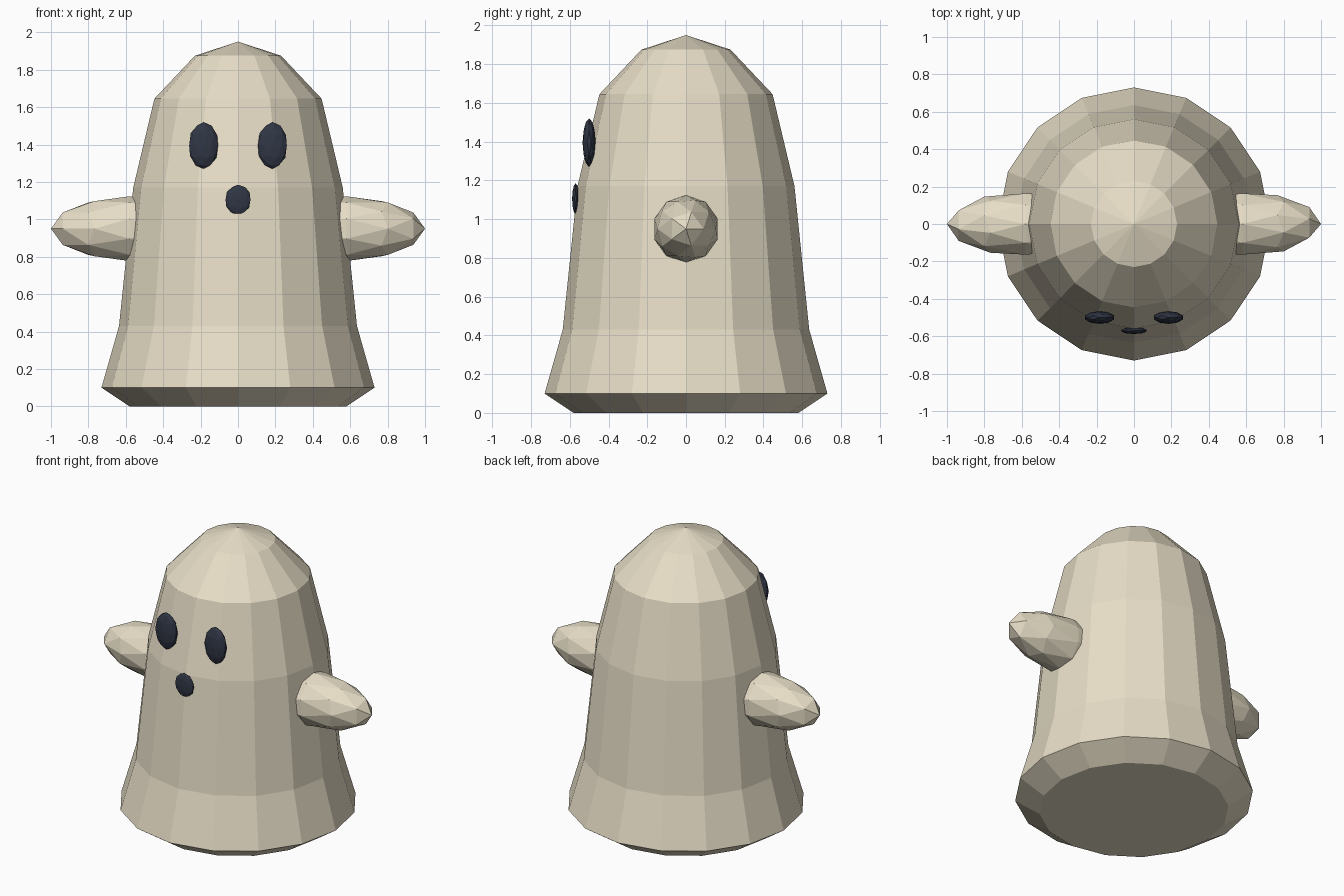
import bpy, bmesh, math
from mathutils import Matrix, Vector

if "Cube" in bpy.data.objects:
    bpy.data.objects.remove(bpy.data.objects["Cube"])

SIDES = 16


def material(name, color):
    m = bpy.data.materials.new(name)
    m.diffuse_color = color
    m.use_nodes = True
    m.node_tree.nodes["Principled BSDF"].inputs["Base Color"].default_value = m.diffuse_color
    return m


cream = material("cream", (0.80, 0.73, 0.57, 1))
dark = material("dark", (0.03, 0.037, 0.06, 1))


def make_object(name, bm, mat):
    bmesh.ops.recalc_face_normals(bm, faces=bm.faces)
    mesh = bpy.data.meshes.new(name)
    bm.to_mesh(mesh)
    bm.free()
    mesh.materials.append(mat)
    ob = bpy.data.objects.new(name, mesh)
    bpy.context.collection.objects.link(ob)
    return ob


def ellipsoid(name, center, radii, mat, turn=Matrix.Identity(4)):
    bm = bmesh.new()
    bmesh.ops.create_icosphere(bm, subdivisions=2, radius=1)
    bm.transform(Matrix.Translation(Vector(center)) @ Matrix.Diagonal((*radii, 1)) @ turn)
    return make_object(name, bm, mat)


# Body: flared, faceted bell turned from a profile of (radius, height)
profile = [(0.58, 0), (0.73, 0.10), (0.636, 0.43), (0.56, 1.17), (0.447, 1.645), (0.23, 1.875)]
bm = bmesh.new()
rings = []
for r, z in profile:
    angles = [2 * math.pi * i / SIDES for i in range(SIDES)]
    rings.append([bm.verts.new((r * math.cos(a), r * math.sin(a), z)) for a in angles])
bm.faces.new(rings[0][::-1])
for low, high in zip(rings, rings[1:]):
    for i in range(SIDES):
        j = (i + 1) % SIDES
        bm.faces.new((low[i], low[j], high[j], high[i]))
tip = bm.verts.new((0, 0, 1.95))
for i in range(SIDES):
    bm.faces.new((rings[-1][i], rings[-1][(i + 1) % SIDES], tip))
make_object("body", bm, cream)

# Arms (long axis turned to x) and eyes, one per side
axis_swap = Matrix(((0, 0, 1, 0), (1, 0, 0, 0), (0, 1, 0, 0), (0, 0, 0, 1)))
for side, s in (("left", -1), ("right", 1)):
    ellipsoid(side + "_arm", (s * 0.58, 0, 0.95), (0.42, 0.172, 0.173), cream, axis_swap)
    ellipsoid(side + "_eye", (s * 0.184, -0.50, 1.395), (0.081, 0.034, 0.125), dark)

# Mouth
ellipsoid("mouth", (0, -0.57, 1.105), (0.07, 0.018, 0.08), dark)
